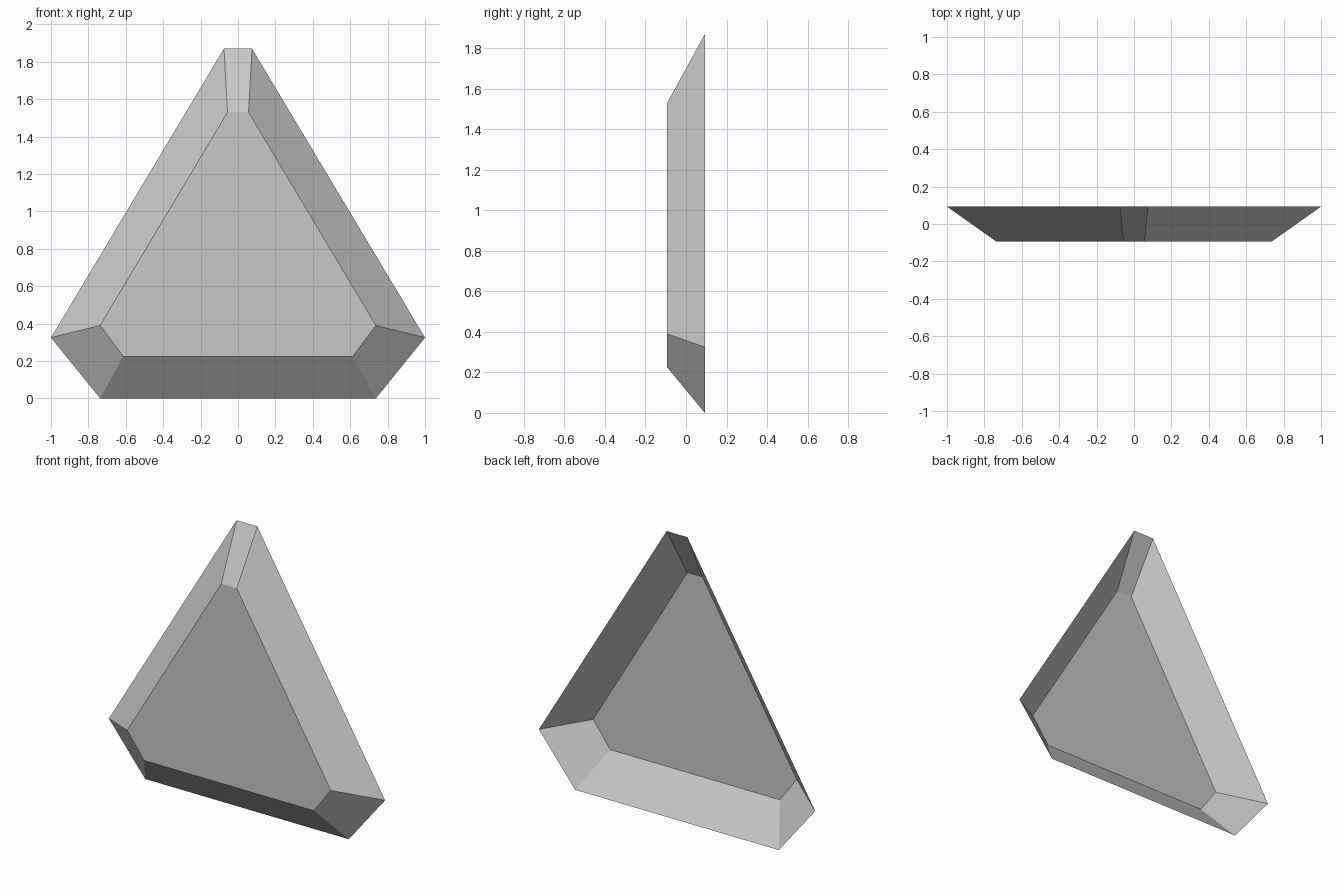
import bpy
import bmesh

if "Cube" in bpy.data.objects:
    bpy.data.objects.remove(bpy.data.objects["Cube"])

# Right half of each outline (x, z), from bottom to top
BACK_RIM = [(0.737, 0.0), (1.0, 0.325), (0.075, 1.87)]
FRONT_FACE = [(0.614, 0.225), (0.737, 0.39), (0.056, 1.53)]
HALF_DEPTH = 0.093


def mirrored_loop(bm, half, y):
    """Close a half outline into a six-sided loop of vertices."""
    points = half + [(-x, z) for x, z in reversed(half)]
    return [bm.verts.new((x, y, z)) for x, z in points]


# Bevelled triangular shell, open at the back
bm = bmesh.new()
rim = mirrored_loop(bm, BACK_RIM, HALF_DEPTH)
front = mirrored_loop(bm, FRONT_FACE, -HALF_DEPTH)
bm.faces.new(front)
for i in range(len(rim)):
    j = (i + 1) % len(rim)
    bm.faces.new((rim[i], rim[j], front[j], front[i]))

mesh = bpy.data.meshes.new("triangular_shell")
bm.to_mesh(mesh)
bm.free()

# Single plain grey
grey = bpy.data.materials.new("light grey")
grey.diffuse_color = (0.58, 0.58, 0.58, 1.0)
grey.use_nodes = True
grey.node_tree.nodes["Principled BSDF"].inputs["Base Color"].default_value = grey.diffuse_color
mesh.materials.append(grey)

shell = bpy.data.objects.new("triangular_shell", mesh)
bpy.context.collection.objects.link(shell)
